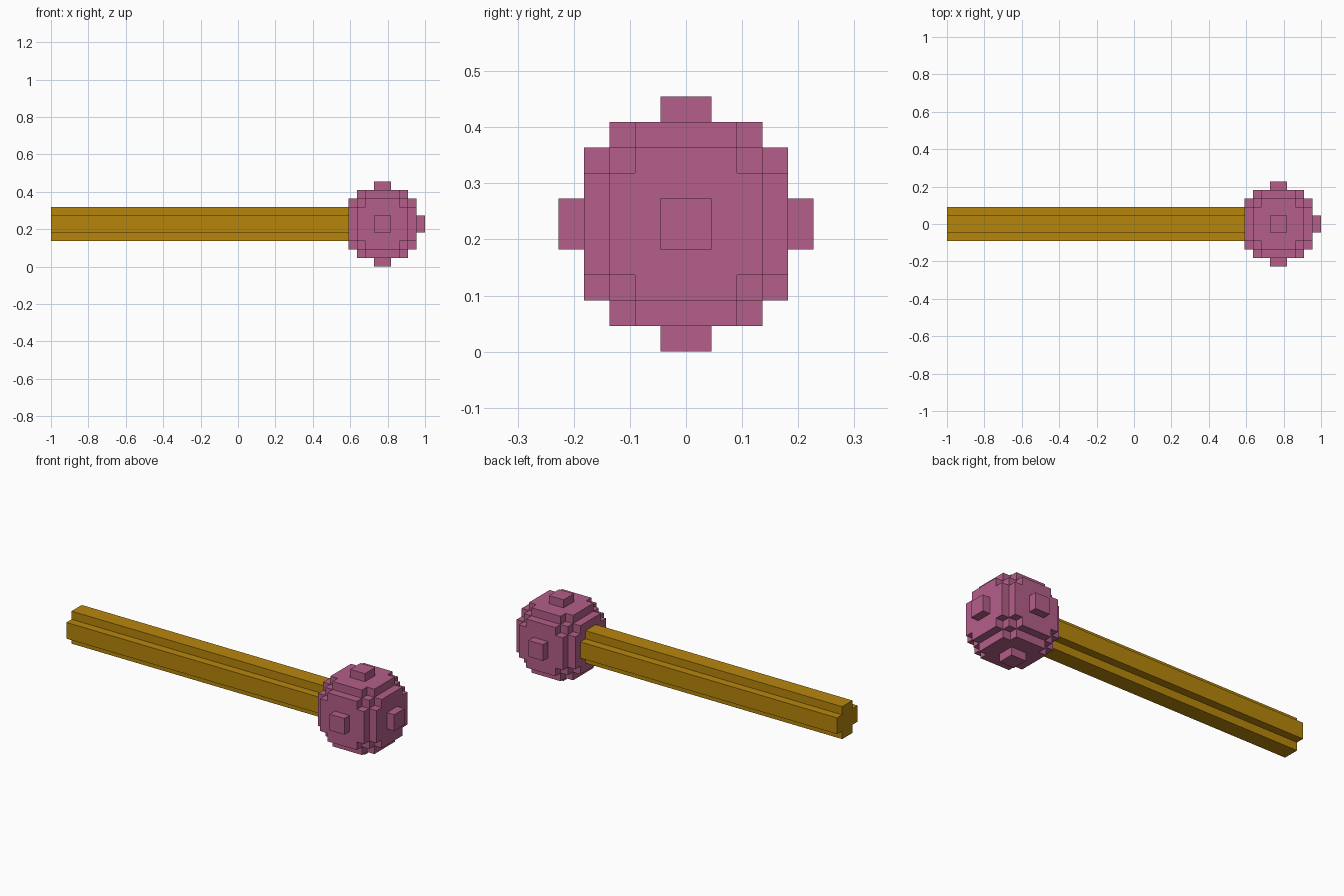
import bpy, bmesh
from mathutils import Vector

if "Cube" in bpy.data.objects:
    bpy.data.objects.remove(bpy.data.objects["Cube"], do_unlink=True)

U = 2 / 44                                # one block
CENTRE = Vector((1 - 5 * U, 0, 5 * U))    # middle of the ball


def material(name, rgb):
    m = bpy.data.materials.new(name)
    m.use_nodes = True
    m.diffuse_color = (*rgb, 1)
    m.node_tree.nodes["Principled BSDF"].inputs["Base Color"].default_value = (*rgb, 1)
    return m


def finish(name, bm, mat):
    mesh = bpy.data.meshes.new(name)
    bm.to_mesh(mesh)
    bm.free()
    mesh.materials.append(mat)
    obj = bpy.data.objects.new(name, mesh)
    bpy.context.collection.objects.link(obj)
    return obj


pink = material("dusty pink", (0.456, 0.114, 0.252))
gold = material("dark gold", (0.470, 0.238, 0.0037))


# Blocky ball: block centres within a radius, only exposed faces kept
def in_ball(p):
    return p.length_squared < 21


def in_handle(p):
    return p.x < -4 and p.y ** 2 + p.z ** 2 < 4.4


axes = [Vector(v) for v in ((1, 0, 0), (0, 1, 0), (0, 0, 1))]
steps = [i + 0.5 for i in range(-5, 5)]
bm = bmesh.new()
for p in (Vector((x, y, z)) for x in steps for y in steps for z in steps):
    if not in_ball(p) or in_handle(p):
        continue
    for i in range(3):
        for sign in (-1, 1):
            n = axes[i] * sign
            if in_ball(p + n) or in_handle(p + n):
                continue
            a, b = axes[(i + 1) % 3] / 2, axes[(i + 2) % 3] * sign / 2
            c = p + n / 2
            corners = (c - a - b, c + a - b, c + a + b, c - a + b)
            bm.faces.new([bm.verts.new(CENTRE + q * U) for q in corners])
bmesh.ops.remove_doubles(bm, verts=bm.verts, dist=U * 0.01)
finish("ball_head", bm, pink)

# Handle: plus-shaped profile swept along x up to the ball
profile = [(-1, -2), (1, -2), (1, -1), (2, -1), (2, 1), (1, 1),
           (1, 2), (-1, 2), (-1, 1), (-2, 1), (-2, -1), (-1, -1)]
bm = bmesh.new()
cap = bm.faces.new([bm.verts.new((-1, y * U, CENTRE.z + z * U)) for y, z in profile])
swept = bmesh.ops.extrude_face_region(bm, geom=[cap], use_keep_orig=True)
ends = [g for g in swept["geom"] if isinstance(g, bmesh.types.BMVert)]
bmesh.ops.translate(bm, verts=ends, vec=(35 * U, 0, 0))
bmesh.ops.recalc_face_normals(bm, faces=bm.faces)
finish("handle", bm, gold)
